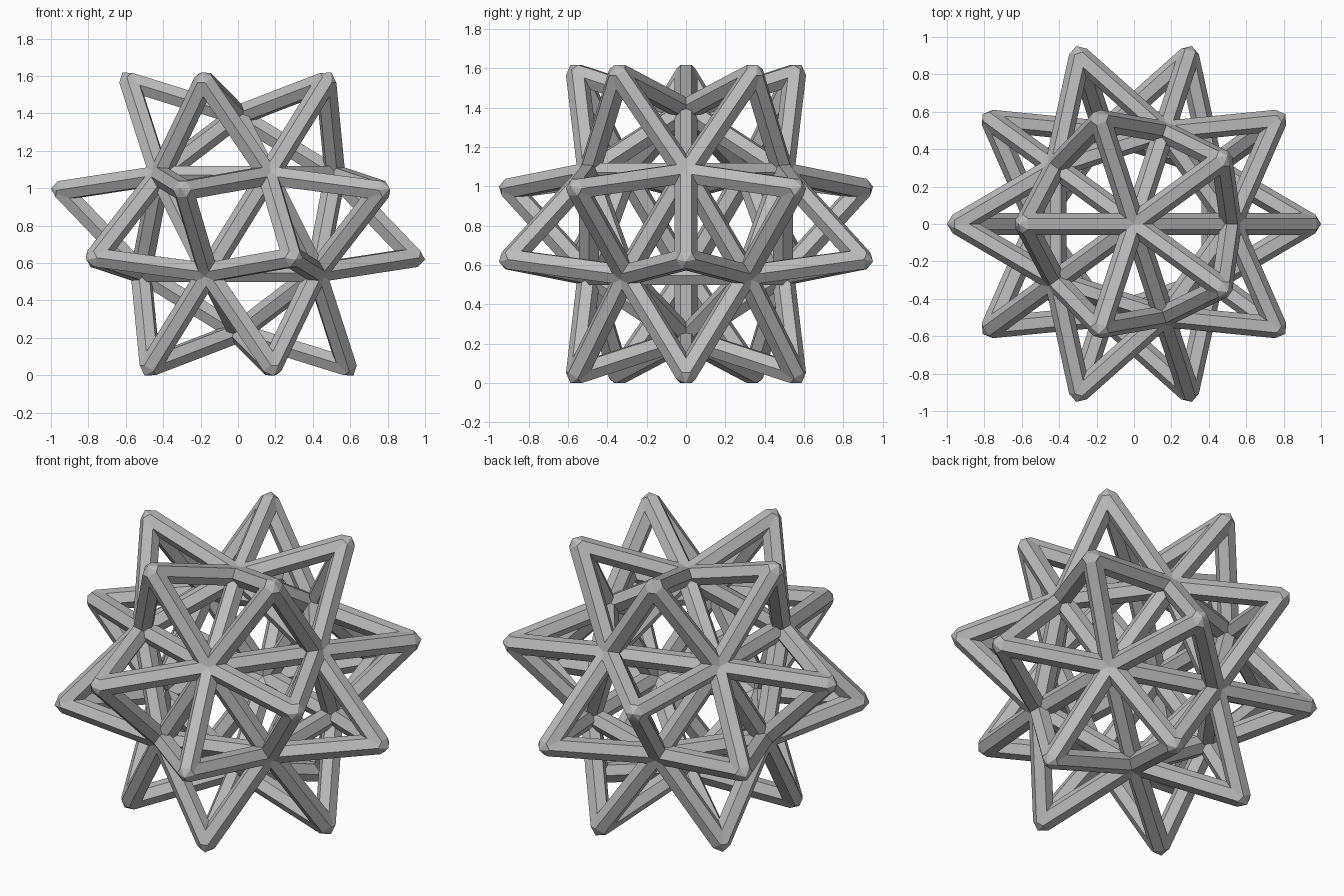
import bpy, bmesh, math
from itertools import combinations
from mathutils import Vector

cube = bpy.data.objects.get("Cube")
if cube:
    bpy.data.objects.remove(cube, do_unlink=True)

CORE_RADIUS = 0.58    # inner icosahedron nodes
TIP_RADIUS = 0.957    # strut ends inside the spike tips
POINT_RADIUS = 1.018  # outermost point of each spike
STRUT_RADIUS = 0.058
SIDES = 6

grey = bpy.data.materials.new("plain grey")
grey.use_nodes = True
grey.diffuse_color = (0.5, 0.5, 0.5, 1)
grey.node_tree.nodes["Principled BSDF"].inputs["Base Color"].default_value = grey.diffuse_color

# Core nodes: two poles and two staggered rings of five
core = [Vector((0, 0, s * CORE_RADIUS)) for s in (1, -1)]
for s, offset in ((1, 0), (-1, math.pi / 5)):
    for i in range(5):
        a = offset + i * math.tau / 5
        core.append(Vector((2 * math.cos(a), 2 * math.sin(a), s)) * CORE_RADIUS / math.sqrt(5))

edge_length = min((a - b).length for a, b in combinations(core, 2))


def adjacent(a, b):
    return (a - b).length < edge_length * 1.1


# One spike stands on every triangle of the core
core_edges = [(a, b) for a, b in combinations(core, 2) if adjacent(a, b)]
spike_edges, tips = [], []
for tri in combinations(core, 3):
    if all(adjacent(a, b) for a, b in combinations(tri, 2)):
        tip = sum(tri, Vector()).normalized() * TIP_RADIUS
        tips.append(tip)
        spike_edges += [(tip, corner) for corner in tri]


def ring(a, b, at):
    """Cross-section at one end of a strut, with a flat side facing outward."""
    along = (b - a).normalized()
    mid = (a + b) / 2
    out = (mid - along * mid.dot(along)).normalized()
    side = along.cross(out)
    return [at + STRUT_RADIUS * (math.cos(t) * out + math.sin(t) * side)
            for t in ((k + 0.5) * math.tau / SIDES for k in range(SIDES))]


def add_hull(bm, points):
    verts = [bm.verts.new(p) for p in points]
    result = bmesh.ops.convex_hull(bm, input=verts)
    loose = [v for v in result["geom_interior"] if isinstance(v, bmesh.types.BMVert)]
    bmesh.ops.delete(bm, geom=loose, context='VERTS')


def add_strut(bm, a, b):
    start = [bm.verts.new(p) for p in ring(a, b, a)]
    end = [bm.verts.new(p) for p in ring(a, b, b)]
    for i in range(SIDES):
        j = (i + 1) % SIDES
        bm.faces.new((start[i], start[j], end[j], end[i]))
    bm.faces.new(start[::-1])
    bm.faces.new(end)


def joint_points(node, edges):
    return [p for a, b in edges if node in (a, b) for p in ring(a, b, node)]


parts = {name: bmesh.new() for name in ("core_struts", "spike_struts", "core_joints", "spike_tips")}
for a, b in core_edges:
    add_strut(parts["core_struts"], a, b)
for a, b in spike_edges:
    add_strut(parts["spike_struts"], a, b)
for node in core:
    add_hull(parts["core_joints"], joint_points(node, core_edges + spike_edges))
for node in tips:
    point = node.normalized() * POINT_RADIUS
    add_hull(parts["spike_tips"], joint_points(node, spike_edges) + [point])

# Stand on the ground
lift = Vector((0, 0, -min(v.co.z for bm in parts.values() for v in bm.verts)))

for name, bm in parts.items():
    bmesh.ops.translate(bm, vec=lift, verts=bm.verts[:])
    bmesh.ops.dissolve_limit(bm, angle_limit=0.01, verts=bm.verts[:], edges=bm.edges[:])
    bmesh.ops.recalc_face_normals(bm, faces=bm.faces[:])
    mesh = bpy.data.meshes.new(name)
    bm.to_mesh(mesh)
    bm.free()
    mesh.materials.append(grey)
    obj = bpy.data.objects.new(name, mesh)
    bpy.context.collection.objects.link(obj)
